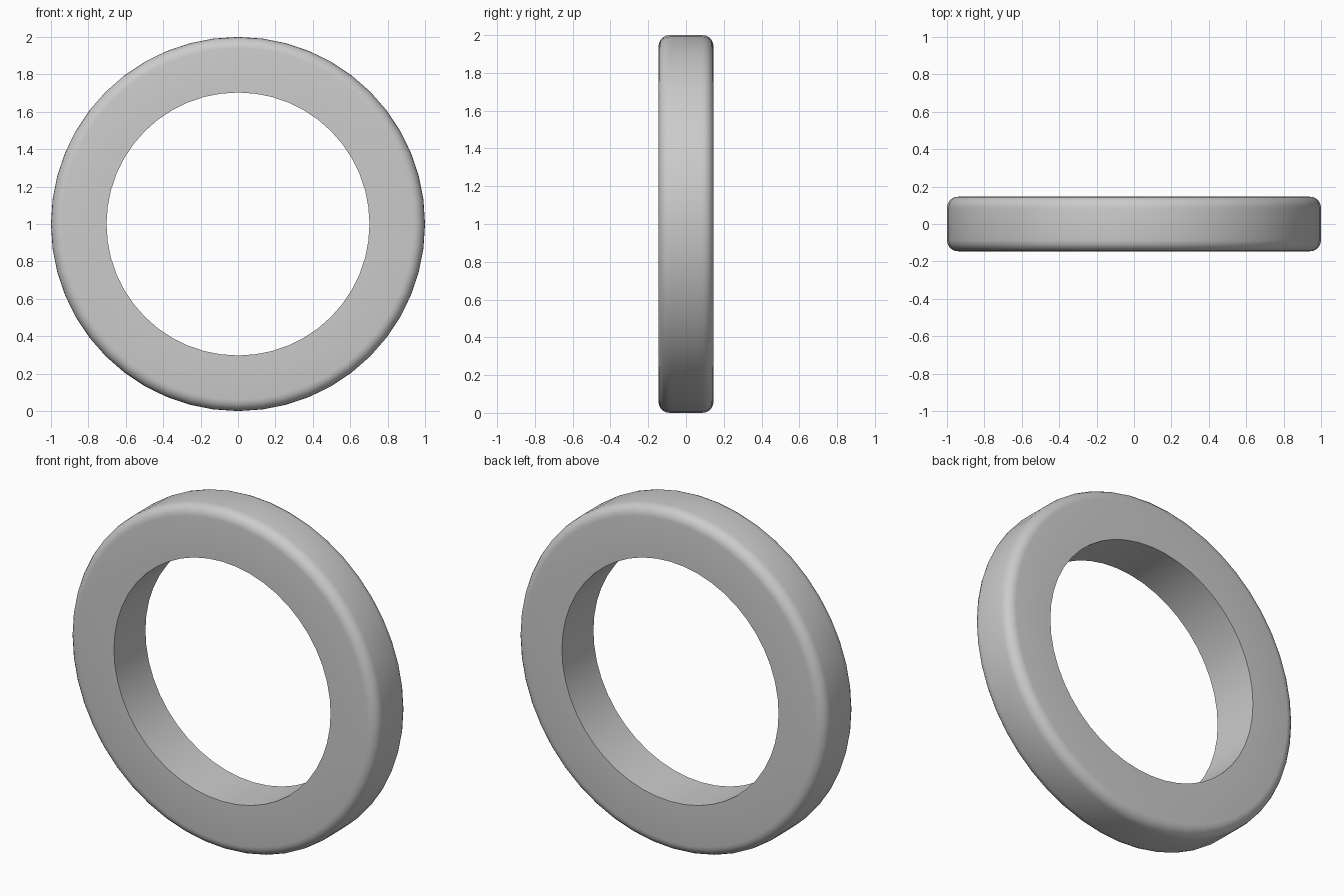
import bpy, bmesh
from math import sin, cos, pi

if "Cube" in bpy.data.objects:
    bpy.data.objects.remove(bpy.data.objects["Cube"])

SEGMENTS = 48
HALF_W, R_IN, R_OUT, FILLET = 0.146, 0.703, 1.0, 0.06

# Cross-section (radius, y): square inner corners, rounded outer corners
arc = [(R_OUT - FILLET + FILLET * sin(a), -HALF_W + FILLET - FILLET * cos(a))
       for a in (i * pi / 10 for i in range(6))]
profile = [(R_IN, -HALF_W)] + arc + [(r, -y) for r, y in reversed(arc)] + [(R_IN, HALF_W)]

# Sweep the section around the y axis
bm = bmesh.new()
rings = []
for i in range(SEGMENTS):
    t = 2 * pi * i / SEGMENTS
    rings.append([bm.verts.new((r * cos(t), y, 1 + r * sin(t))) for r, y in profile])
n = len(profile)
for i in range(SEGMENTS):
    a, b = rings[i], rings[(i + 1) % SEGMENTS]
    for j in range(n):
        k = (j + 1) % n
        bm.faces.new((a[j], a[k], b[k], b[j]))
bmesh.ops.recalc_face_normals(bm, faces=bm.faces)

mesh = bpy.data.meshes.new("ring")
bm.to_mesh(mesh)
bm.free()
ring = bpy.data.objects.new("ring", mesh)
bpy.context.collection.objects.link(ring)

# Smooth rim, sharp bore edges
bpy.context.view_layer.objects.active = ring
ring.select_set(True)
bpy.ops.object.shade_smooth_by_angle(angle=pi / 5)
